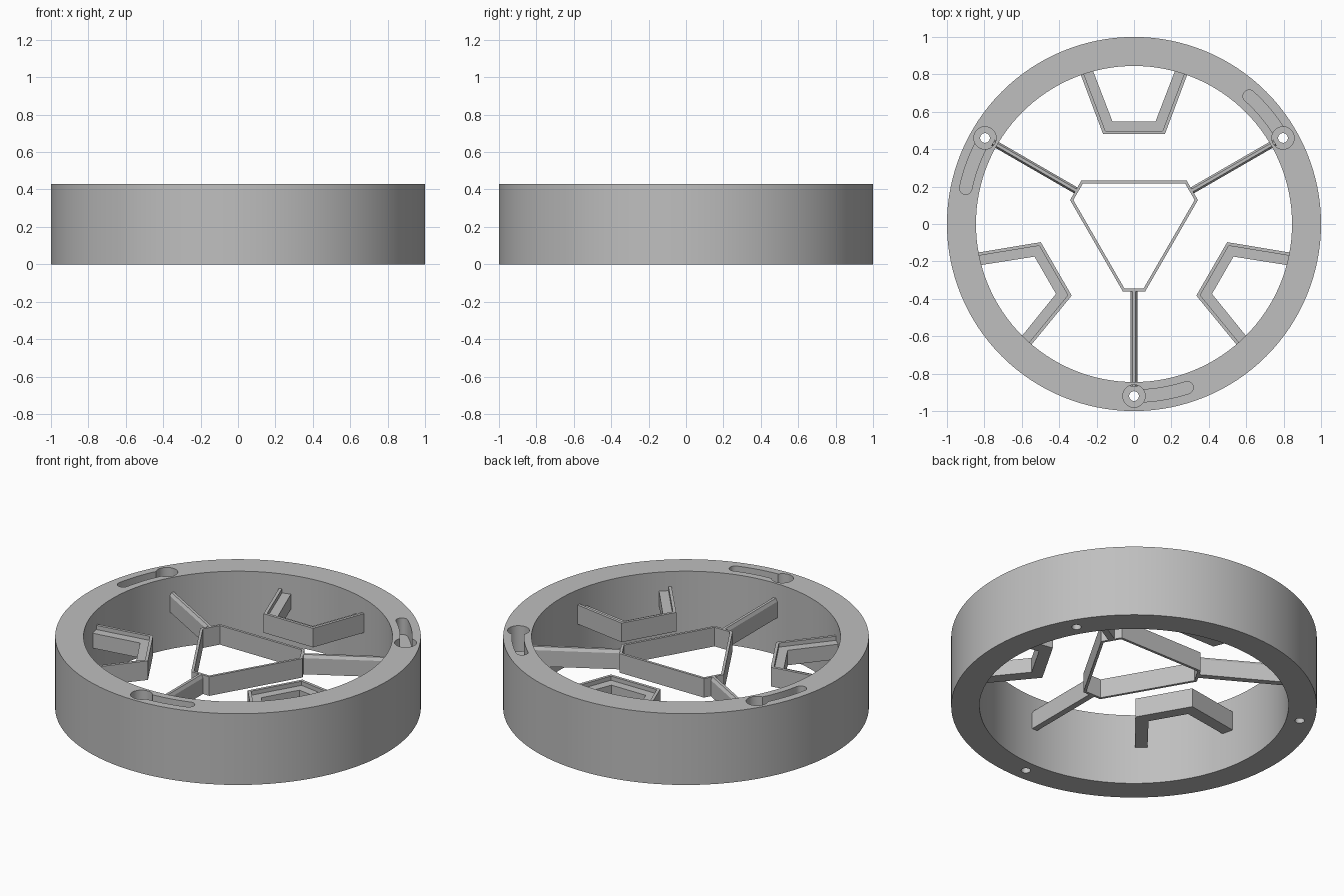
import bpy, bmesh, math
from math import cos, sin, pi, radians
from mathutils import Matrix

cube = bpy.data.objects.get("Cube")
if cube:
    bpy.data.objects.remove(cube, do_unlink=True)

grey = bpy.data.materials.new("plain_grey")
grey.use_nodes = True
colour = (0.52, 0.52, 0.52, 1)
grey.diffuse_color = colour
grey.node_tree.nodes["Principled BSDF"].inputs["Base Color"].default_value = colour

HEIGHT, INNER_R, HOLE_R = 0.43, 0.845, 0.92
LOW, HIGH = 0.225, 0.34          # height range of the inner parts
TURNS = [k * 2 * pi / 3 for k in range(3)]


def loft(name, sections, closed=False, turn=0):
    """Skin a list of equal-length closed cross-sections."""
    bm = bmesh.new()
    rows = [[bm.verts.new(p) for p in s] for s in sections]
    count = len(rows[0])
    for i in range(len(rows) if closed else len(rows) - 1):
        a, b = rows[i], rows[(i + 1) % len(rows)]
        for j in range(count):
            k = (j + 1) % count
            bm.faces.new((a[j], a[k], b[k], b[j]))
    if not closed:
        bm.faces.new(rows[0])
        bm.faces.new(rows[-1])
    bmesh.ops.recalc_face_normals(bm, faces=bm.faces)
    bm.transform(Matrix.Rotation(turn, 4, "Z"))
    mesh = bpy.data.meshes.new(name)
    bm.to_mesh(mesh)
    bm.free()
    mesh.materials.append(grey)
    obj = bpy.data.objects.new(name, mesh)
    bpy.context.collection.objects.link(obj)
    return obj


def arc(cx, cy, r, start, end, steps):
    return [(cx + r * cos(start + (end - start) * i / steps),
             cy + r * sin(start + (end - start) * i / steps)) for i in range(steps + 1)]


def prism(name, outline, z0, z1, turn):
    return loft(name, [[(x, y, z) for x, y in outline] for z in (z0, z1)], turn=turn)


def select_only(obj):
    bpy.ops.object.select_all(action="DESELECT")
    obj.select_set(True)
    bpy.context.view_layer.objects.active = obj


def cut(target, cutter):
    select_only(target)
    mod = target.modifiers.new("cut", "BOOLEAN")
    mod.operation, mod.solver, mod.object = "DIFFERENCE", "EXACT", cutter
    bpy.ops.object.modifier_apply(modifier=mod.name)
    bpy.data.objects.remove(cutter, do_unlink=True)


# Outer ring
wall = [(INNER_R, 0), (1, 0), (1, HEIGHT), (INNER_R, HEIGHT)]
ring = loft("outer_ring", [[(r * cos(a), r * sin(a), z) for r, z in wall]
                           for a in (2 * pi * i / 128 for i in range(128))], closed=True)

# Screw holes, counterbores and curved slots in the ring
half = 0.033
a0, a1 = radians(270), radians(288)
slot = arc(0, 0, HOLE_R + half, a0, a1, 12)
slot += arc(HOLE_R * cos(a1), HOLE_R * sin(a1), half, a1, a1 + pi, 10)[1:-1]
slot += arc(0, 0, HOLE_R - half, a1, a0, 12)
for turn in TURNS:
    for radius, floor in ((0.026, -0.1), (0.06, 0.23)):
        circle = arc(0, -HOLE_R, radius, 0, 2 * pi, 32)[:-1]
        cut(ring, prism("hole_cutter", circle, floor, HEIGHT + 0.1, turn))
    cut(ring, prism("slot_cutter", slot, 0.33, HEIGHT + 0.1, turn))
select_only(ring)
bpy.ops.object.shade_smooth_by_angle(angle=radians(30))

# Central thin-walled frame: a triangle with clipped corners
frame = []
for turn in TURNS:
    c, s = cos(turn), sin(turn)
    for side in (-1, 1):
        (ox, oy), (ix, iy) = [(x * c - y * s, x * s + y * c)
                              for x, y in ((side * 0.06, -0.36), (side * 0.051, -0.345))]
        frame.append([(ox, oy, LOW), (ox, oy, HIGH), (ix, iy, HIGH), (ix, iy, LOW)])
loft("center_frame", frame, closed=True)

# Spokes with bevelled tops
rib = [(-0.018, LOW), (0.018, LOW), (0.018, HIGH - 0.018), (0.008, HIGH),
       (-0.008, HIGH), (-0.018, HIGH - 0.018)]
for n, turn in enumerate(TURNS):
    loft(f"spoke_{n + 1}", [[(x, y, z) for x, z in rib] for y in (-0.355, -0.87)], turn=turn)

# Three-sided brackets: a thin raised rim with a lower ledge behind it
outer = [(-0.308, 0.86), (-0.165, 0.48), (0.165, 0.48), (0.308, 0.86)]
inner = [(-0.235, 0.86), (-0.115, 0.548), (0.115, 0.548), (0.235, 0.86)]
step = [(0, LOW), (0, HIGH), (0.25, HIGH), (0.25, HIGH - 0.025), (1, HIGH - 0.025), (1, LOW)]
bracket = [[(ox + (ix - ox) * t, oy + (iy - oy) * t, z) for t, z in step]
           for (ox, oy), (ix, iy) in zip(outer, inner)]
for n, turn in enumerate(TURNS):
    loft(f"bracket_{n + 1}", bracket, turn=turn)
